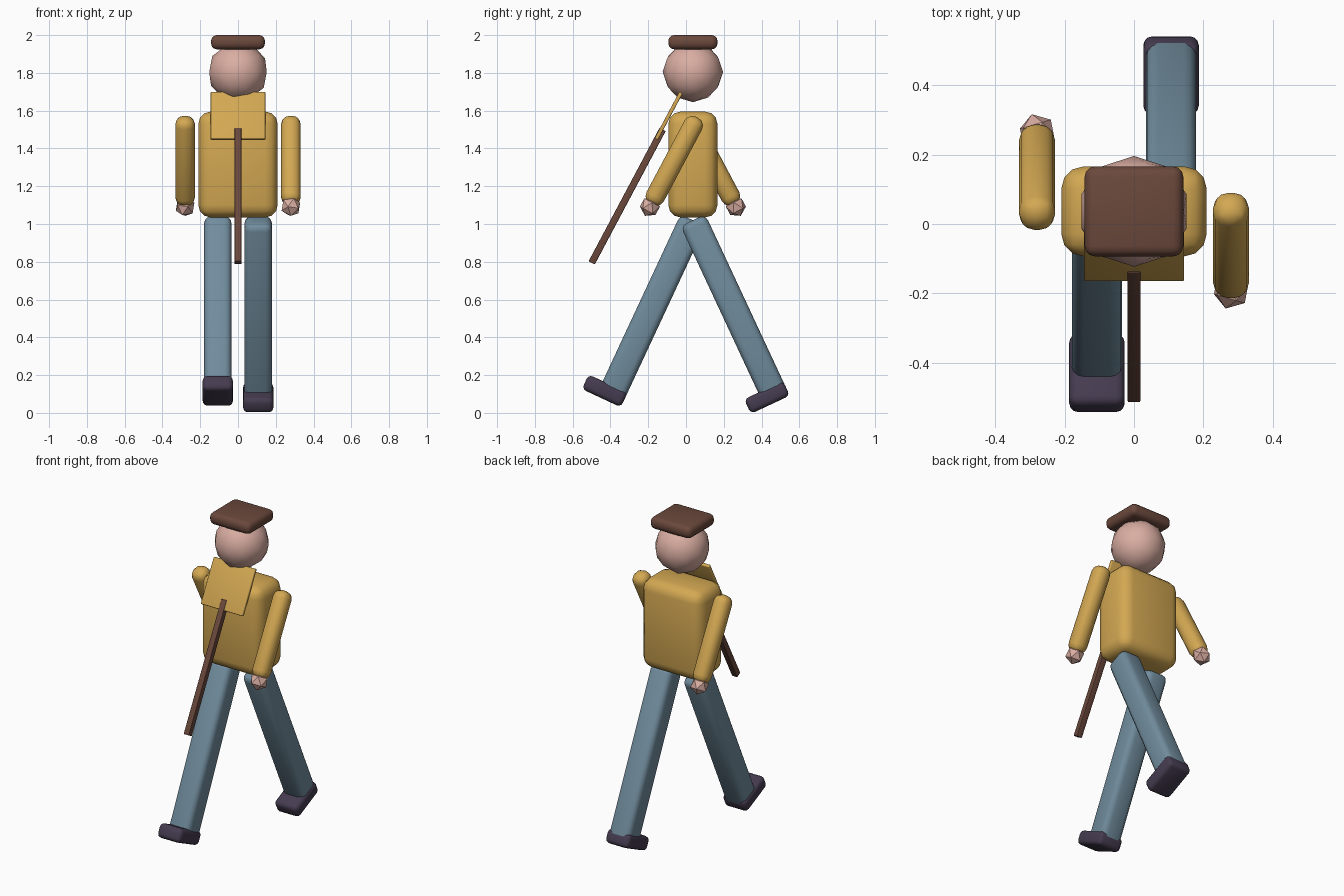
import bpy
import bmesh
from math import radians
from mathutils import Matrix, Vector

default = bpy.data.objects.get("Cube")
if default:
    bpy.data.objects.remove(default, do_unlink=True)


def material(name, rgb):
    mat = bpy.data.materials.new(name)
    mat.use_nodes = True
    color = (*rgb, 1.0)
    mat.diffuse_color = color
    mat.node_tree.nodes["Principled BSDF"].inputs["Base Color"].default_value = color
    return mat


mustard = material("mustard_cloth", (0.65, 0.39, 0.085))
denim = material("blue_denim", (0.165, 0.265, 0.34))
skin = material("skin", (0.70, 0.42, 0.36))
brown = material("dark_brown", (0.145, 0.065, 0.045))
leather = material("shoe_leather", (0.06, 0.045, 0.08))

MID_Y = 0.0365


def finish(name, bm, mat, pivot, swing):
    """Swing a part about its pivot on the x axis and turn it into an object."""
    bm.transform(Matrix.Translation(pivot) @ Matrix.Rotation(radians(swing), 4, 'X'))
    mesh = bpy.data.meshes.new(name)
    bm.to_mesh(mesh)
    bm.free()
    mesh.materials.append(mat)
    obj = bpy.data.objects.new(name, mesh)
    bpy.context.collection.objects.link(obj)
    bpy.ops.object.select_all(action='DESELECT')
    obj.select_set(True)
    bpy.context.view_layer.objects.active = obj
    bpy.ops.object.shade_smooth_by_angle(angle=radians(40))
    return obj


def rounded_box(name, size, bevel, mat, pivot, swing=0, offset=(0, 0, 0)):
    bm = bmesh.new()
    bmesh.ops.create_cube(bm, size=1)
    bmesh.ops.scale(bm, vec=size, verts=bm.verts)
    bmesh.ops.bevel(bm, geom=bm.edges[:], offset=bevel, segments=3,
                    profile=0.5, affect='EDGES')
    bmesh.ops.translate(bm, vec=offset, verts=bm.verts)
    return finish(name, bm, mat, pivot, swing)


def ball(name, radius, detail, mat, pivot, swing=0, offset=(0, 0, 0)):
    bm = bmesh.new()
    bmesh.ops.create_icosphere(bm, subdivisions=detail, radius=radius)
    bmesh.ops.translate(bm, vec=offset, verts=bm.verts)
    return finish(name, bm, mat, pivot, swing)


# Body, head and flat cap
rounded_box("torso", (0.42, 0.26, 0.56), 0.065, mustard, (0, MID_Y, 1.315))
ball("head", 0.16, 2, skin, (0, MID_Y, 1.805))
rounded_box("cap", (0.285, 0.26, 0.075), 0.03, brown, (0, MID_Y, 1.9625))

# Limbs in mid-stride, each arm opposite to its leg
for side, sign in (("left", 1), ("right", -1)):
    shoulder = Vector((0.28 * sign, MID_Y, 1.52))
    swing = -28 * sign
    rounded_box(side + "_arm", (0.104, 0.104, 0.52), 0.045, mustard,
                shoulder, swing, (0, 0, -0.21))
    ball(side + "_hand", 0.055, 1, skin, shoulder, swing, (0, 0, -0.485))

    hip = Vector((0.107 * sign, MID_Y, 1.02))
    stride = 25 * sign
    rounded_box(side + "_leg", (0.145, 0.145, 1.05), 0.035, denim,
                hip, stride, (0, 0, -0.525))
    rounded_box(side + "_shoe", (0.16, 0.228, 0.085), 0.025, leather,
                hip, stride, (0, -0.041, -1.016))

# Slanted board on a staff, held out in front
LEAN = -28
rounded_box("staff", (0.037, 0.037, 0.8), 0.004, brown, (0, -0.3115, 1.1475), LEAN)
rounded_box("board", (0.29, 0.02, 0.28), 0.005, mustard, (0, -0.092, 1.5725), LEAN)
